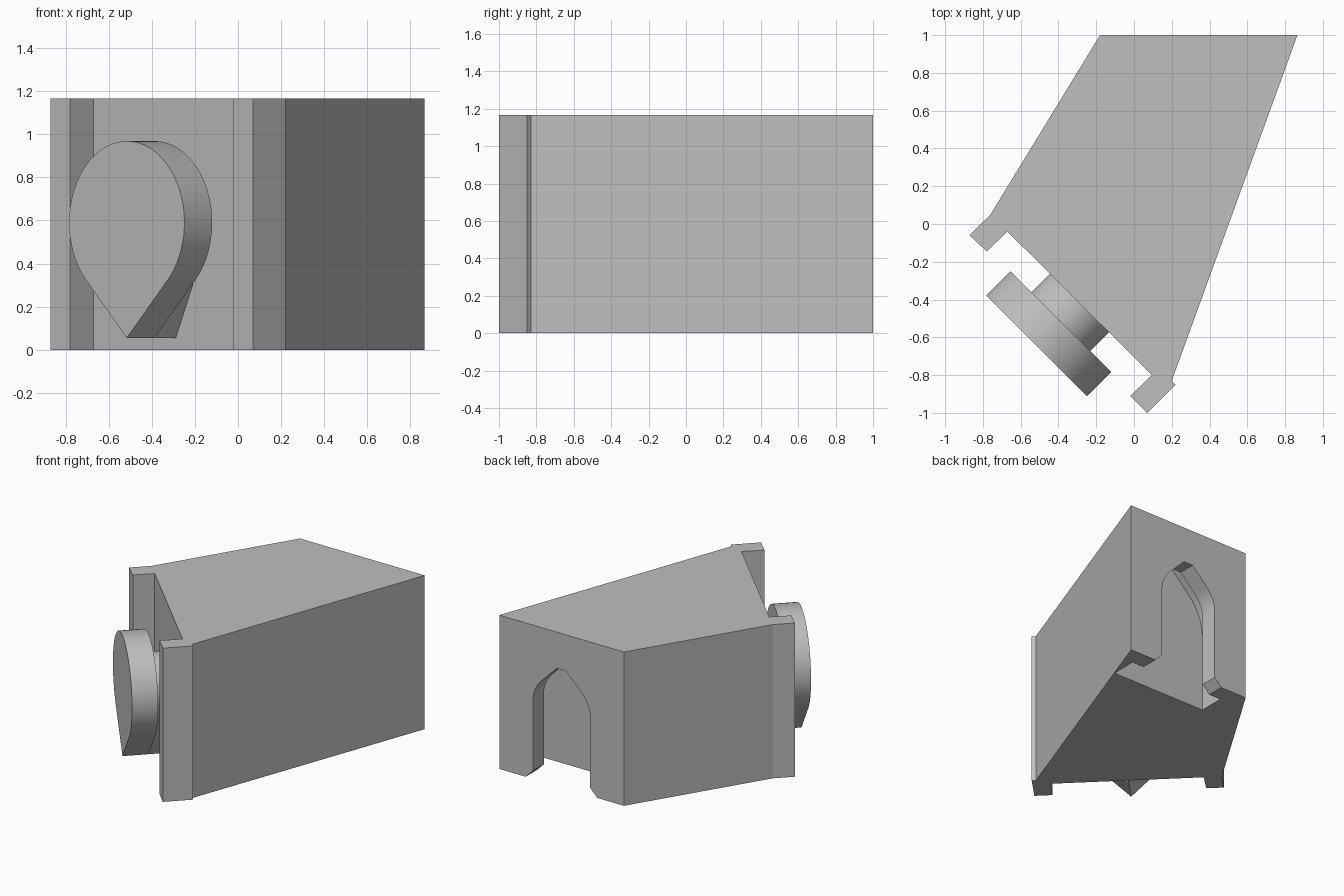
import bpy, bmesh, math
from mathutils import Vector

if "Cube" in bpy.data.objects:
    bpy.data.objects.remove(bpy.data.objects["Cube"])

grey = bpy.data.materials.new("light_grey")
grey.use_nodes = True
GREY = (0.52, 0.52, 0.52, 1)
grey.diffuse_color = GREY
grey.node_tree.nodes["Principled BSDF"].inputs["Base Color"].default_value = GREY

UP = Vector((0, 0, 1))
HEIGHT = 1.165
AXIS_Z = 0.59  # height of the connector and slot arc centres


def prism(name, profile, origin, u, v, sweep):
    """Extrude a flat profile, drawn on axes u and v, along the sweep vector."""
    bm = bmesh.new()
    face = bm.faces.new([bm.verts.new(origin + u * a + v * b) for a, b in profile])
    extruded = bmesh.ops.extrude_face_region(bm, geom=[face])["geom"]
    bmesh.ops.translate(bm, vec=sweep, verts=[e for e in extruded if isinstance(e, bmesh.types.BMVert)])
    bmesh.ops.recalc_face_normals(bm, faces=bm.faces)
    mesh = bpy.data.meshes.new(name)
    bm.to_mesh(mesh)
    bm.free()
    mesh.materials.append(grey)
    obj = bpy.data.objects.new(name, mesh)
    bpy.context.collection.objects.link(obj)
    return obj


def arc(radius, start, end, steps):
    angles = [math.radians(start + (end - start) * i / steps) for i in range(steps + 1)]
    return [(radius * math.cos(a), AXIS_Z + radius * math.sin(a)) for a in angles]


def teardrop(radius, drop):
    """Circle with straight tangents running down to a point."""
    tilt = math.degrees(math.asin(radius / drop))
    return arc(radius, -tilt, 180 + tilt, 64) + [(0, AXIS_Z - drop)]


def arch(radius, flare):
    """Open-bottomed slot with a 45 degree roof cut off flat."""
    top = 1.25 * radius
    flat = math.sqrt(2) * radius - top
    half = [(radius + flare, -0.1), (radius + flare, 0), (radius, flare)] if flare else [(radius, -0.1)]
    half += arc(radius, 0, 45, 12) + [(flat, AXIS_Z + top)]
    return half + [(-x, z) for x, z in reversed(half)]


def cut(target, cutter):
    mod = target.modifiers.new("cut", "BOOLEAN")
    mod.operation = "DIFFERENCE"
    mod.solver = "EXACT"
    mod.object = cutter
    bpy.context.view_layer.objects.active = target
    bpy.ops.object.modifier_apply(modifier=mod.name)
    bpy.data.objects.remove(cutter)


# Slanted block with two lips framing the angled front recess
outline = [(-0.18, 1), (-0.76, 0.05), (-0.87, -0.06), (-0.78, -0.145), (-0.67, -0.04),
           (0.095, -0.80), (-0.02, -0.91), (0.07, -1), (0.22, -0.85), (0.20, -0.83), (0.865, 1)]
body = prism("body", outline, Vector(), Vector((1, 0, 0)), Vector((0, 1, 0)), UP * HEIGHT)

# T-shaped slot in the back: narrow flared mouth, then a wider pocket
east, north = Vector((1, 0, 0)), Vector((0, 1, 0))
mouth = Vector((0.343, 1, 0))
cut(body, prism("slot_pocket", arch(0.4, 0), mouth - north * 0.13, east, UP, north * -0.195))
cut(body, prism("slot_mouth", arch(0.24, 0.06), mouth + north * 0.1, east, UP, north * -0.3))

# Pointed connector standing out of the front recess
outward = Vector((-1, -1, 0)).normalized()
along = Vector((1, -1, 0)).normalized()
root = Vector((-0.2875, -0.4175, 0))
stem = prism("connector_stem", teardrop(0.22, 0.535), root - outward * 0.02, along, UP, outward * 0.162)
head = prism("connector_head", teardrop(0.378, 0.535), root + outward * 0.141, along, UP, outward * 0.182)

for part in (stem, head):
    bpy.ops.object.select_all(action="DESELECT")
    part.select_set(True)
    bpy.context.view_layer.objects.active = part
    bpy.ops.object.shade_smooth_by_angle(angle=math.radians(30))
